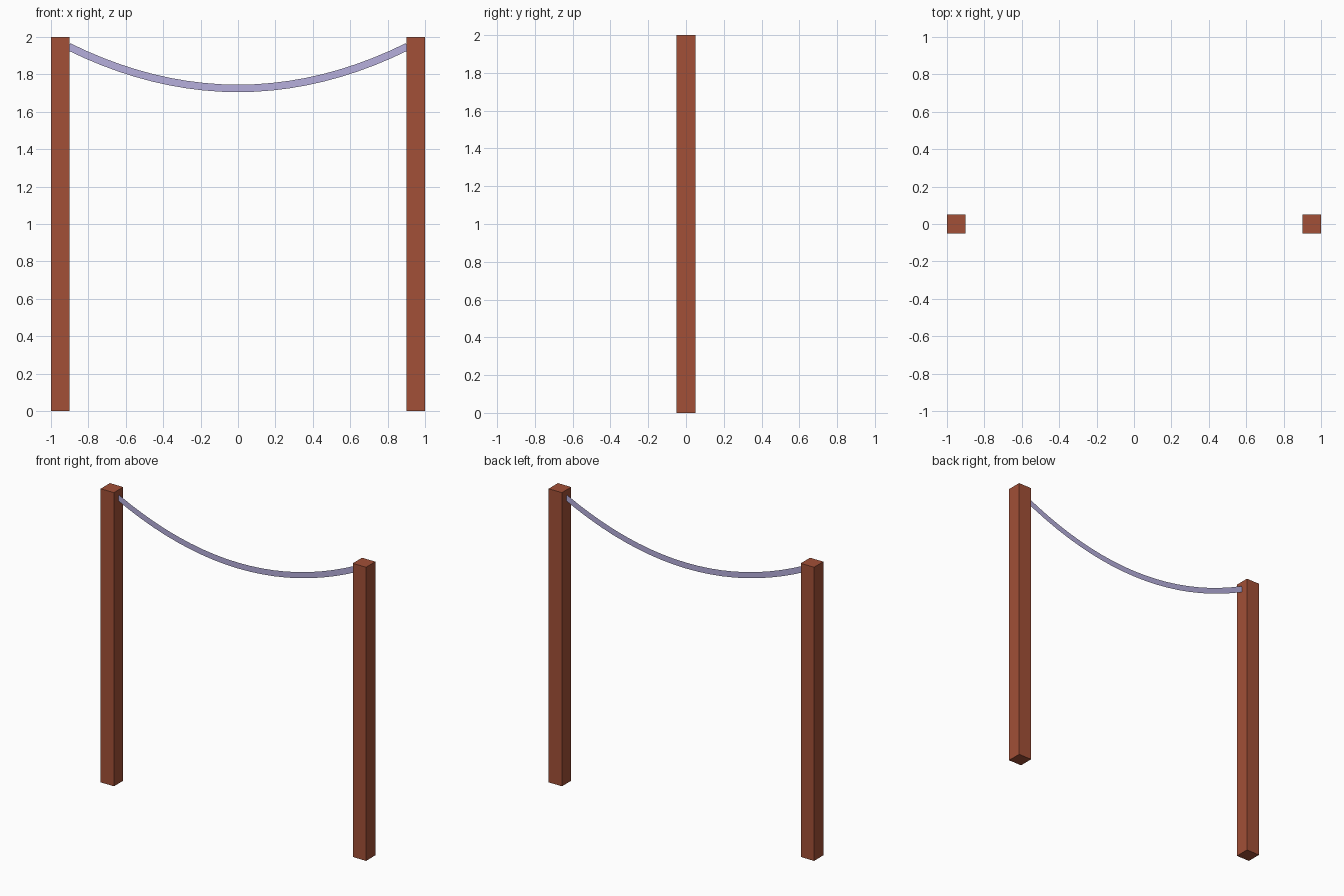
import bpy, bmesh
from mathutils import Vector

if "Cube" in bpy.data.objects:
    bpy.data.objects.remove(bpy.data.objects["Cube"])


def material(name, color):
    m = bpy.data.materials.new(name)
    m.diffuse_color = (*color, 1)
    m.use_nodes = True
    m.node_tree.nodes["Principled BSDF"].inputs["Base Color"].default_value = m.diffuse_color
    return m


def mesh_object(name, bm, mat):
    mesh = bpy.data.meshes.new(name)
    bm.to_mesh(mesh)
    bm.free()
    mesh.materials.append(mat)
    obj = bpy.data.objects.new(name, mesh)
    bpy.context.collection.objects.link(obj)
    return obj


wood = material("post_wood", (0.36, 0.08, 0.038))
cloth = material("ribbon_cloth", (0.47, 0.43, 0.72))

# Two square posts
for side, x in (("left", -0.95), ("right", 0.95)):
    bm = bmesh.new()
    bmesh.ops.create_cube(bm, size=1)
    bmesh.ops.scale(bm, vec=(0.1, 0.1, 2), verts=bm.verts)
    bmesh.ops.translate(bm, vec=(x, 0, 1), verts=bm.verts)
    mesh_object(side + "_post", bm, wood)

# Flat sagging ribbon, paper-thin in the XZ plane, between the inner post faces
SEGMENTS, REACH, LOW, SAG, WIDTH = 20, 0.905, 1.725, 0.223, 0.04
bm = bmesh.new()
pairs = []
for i in range(SEGMENTS + 1):
    t = 2 * i / SEGMENTS - 1
    centre = Vector((t * REACH, 0, LOW + SAG * t * t))
    normal = Vector((-2 * SAG * t / REACH, 0, 1)).normalized()
    pairs.append([bm.verts.new(centre + normal * s * WIDTH / 2) for s in (-1, 1)])
for a, b in zip(pairs, pairs[1:]):
    bm.faces.new((a[0], b[0], b[1], a[1]))
mesh_object("hanging_ribbon", bm, cloth)
